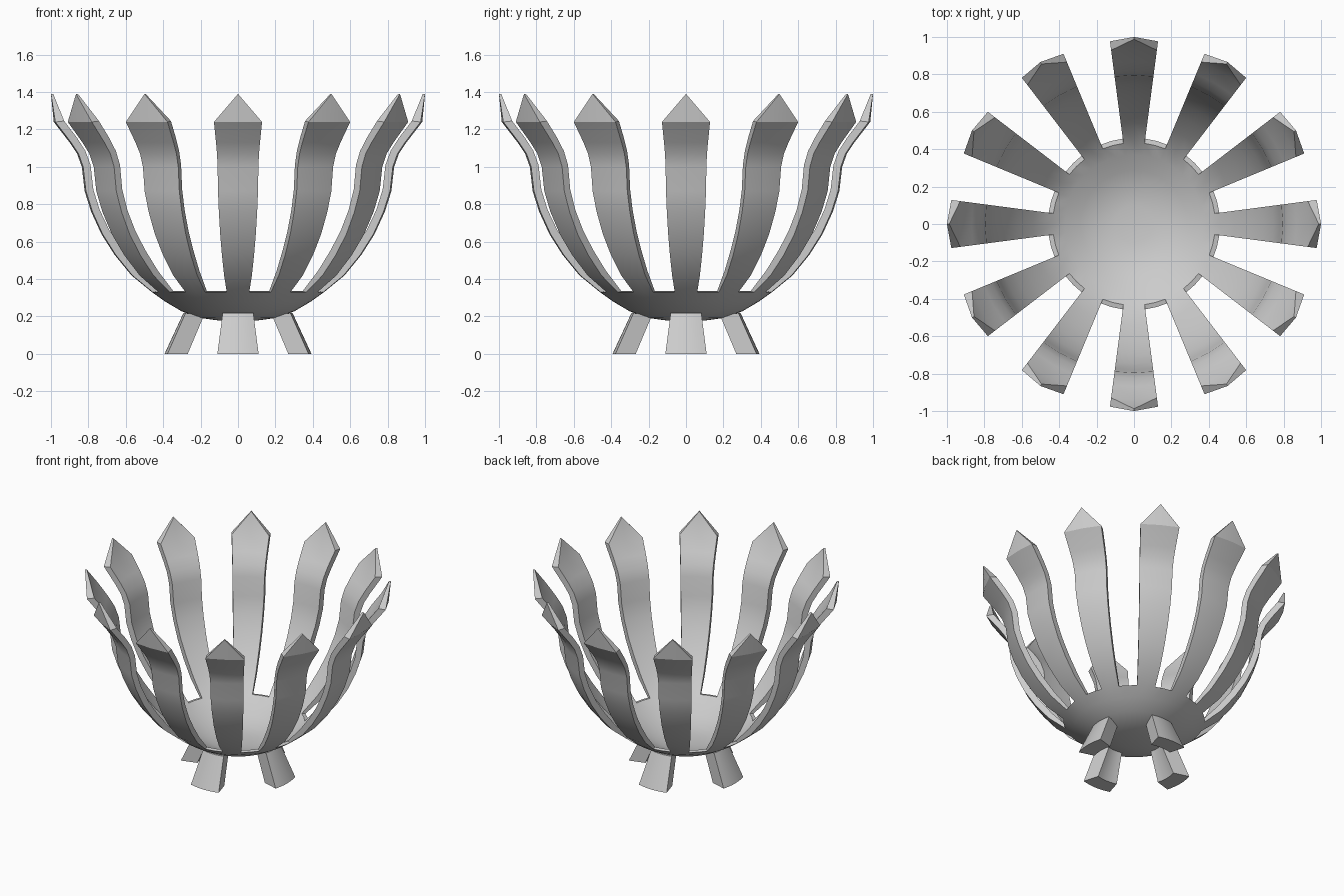
import bpy, bmesh, math

if "Cube" in bpy.data.objects:
    bpy.data.objects.remove(bpy.data.objects["Cube"])

SEGS = 48
# (radius, height) profiles: bowl rings from the pole outwards, then the petal rows
BOWL_OUT = [(.10, .178), (.20, .192), (.30, .227), (.39, .280), (.46, .330)]
BOWL_IN = [(.10, .208), (.19, .220), (.285, .255), (.37, .300), (.435, .335)]
PETAL_OUT = [(.57, .42), (.66, .53), (.73, .64), (.785, .76), (.82, .87),
             (.835, 1.0), (.86, 1.07), (.90, 1.13), (.985, 1.24)]
PETAL_IN = [(.54, .445), (.625, .555), (.693, .66), (.746, .77), (.78, .878),
            (.795, 1.01), (.823, 1.085), (.868, 1.155), (.937, 1.245)]


def polar(r, a, z):
    return (r * math.cos(a), r * math.sin(a), z)


def finish(bm, name):
    bmesh.ops.recalc_face_normals(bm, faces=bm.faces)
    me = bpy.data.meshes.new(name)
    bm.to_mesh(me)
    bm.free()
    ob = bpy.data.objects.new(name, me)
    bpy.context.collection.objects.link(ob)
    bpy.ops.object.select_all(action='DESELECT')
    ob.select_set(True)
    bpy.context.view_layer.objects.active = ob
    bpy.ops.object.shade_smooth_by_angle(angle=math.radians(30))
    return ob


def sheet(bm, bowl, petal, pole_z, tip):
    """One skin of the bowl with twelve pointed petals."""
    v = {}

    def vert(j, i):
        i %= SEGS
        if (j, i) not in v:
            r, z = (bowl + petal + [tip])[j]
            v[j, i] = bm.verts.new(polar(r, math.tau * i / SEGS, z))
        return v[j, i]

    pole = bm.verts.new((0, 0, pole_z))
    v['pole'] = pole
    faces = []
    nb, top = len(bowl), len(bowl) + len(petal) - 1

    def strip(j, i):
        faces.append(bm.faces.new((vert(j, i), vert(j, i + 1),
                                   vert(j + 1, i + 1), vert(j + 1, i))))

    for i in range(SEGS):
        faces.append(bm.faces.new((pole, vert(0, i), vert(0, i + 1))))
        for j in range(nb - 1):
            strip(j, i)
    for c in range(0, SEGS, 4):
        for j in range(nb - 1, top):
            strip(j, c - 1)
            strip(j, c)
        for s in (c - 1, c):
            faces.append(bm.faces.new((vert(top, s), vert(top, s + 1), vert(top + 1, c))))
    return v


# Petal bowl: outer and inner skins joined along their free edges
bm = bmesh.new()
outer = sheet(bm, BOWL_OUT, PETAL_OUT, .175, (1.0, 1.39))
rim = [e for e in bm.edges if e.is_boundary]
inner = sheet(bm, BOWL_IN, PETAL_IN, .205, (.988, 1.39))
match = {vo: inner[k] for k, vo in outer.items()}
for e in rim:
    a, b = e.verts
    bm.faces.new((a, b, match[b], match[a]))
finish(bm, "petal_bowl")

# Four splayed feet with curved inner and outer faces
HALF, N = math.radians(16.3), 6
for k, side in enumerate(("right", "back", "left", "front")):
    bm = bmesh.new()
    loops = []
    for n in range(N + 1):
        a = k * math.pi / 2 - HALF + 2 * HALF * n / N
        loops.append([bm.verts.new(polar(r, a, z)) for r, z in
                      ((.393, 0), (.292, .218), (.19, .205), (.28, 0))])
    for p, q in zip(loops, loops[1:]):
        for m in range(4):
            bm.faces.new((p[m], p[(m + 1) % 4], q[(m + 1) % 4], q[m]))
    bm.faces.new(loops[0])
    bm.faces.new(loops[-1])
    finish(bm, side + "_foot")
